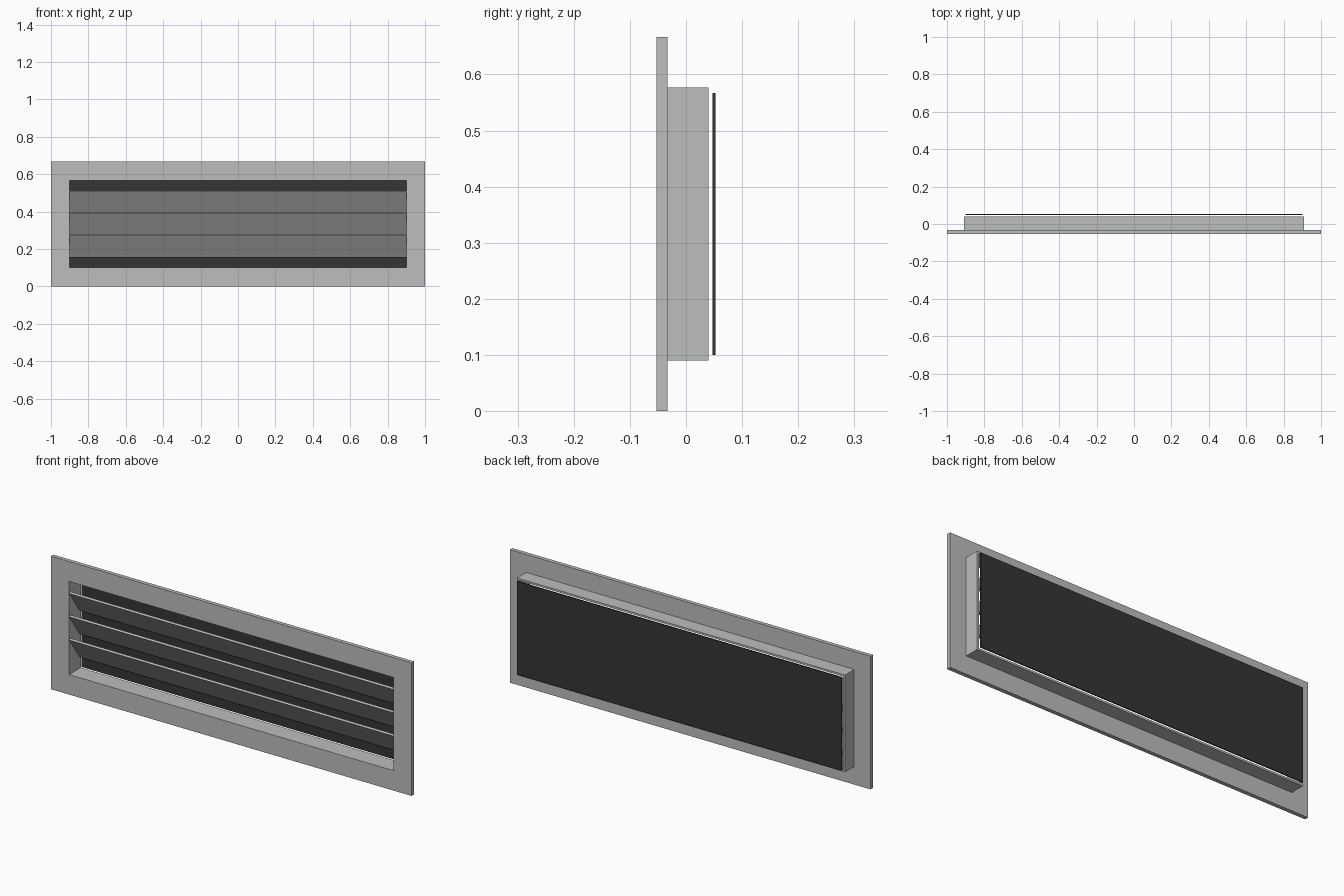
import bpy, bmesh, math
from mathutils import Matrix

if "Cube" in bpy.data.objects:
    bpy.data.objects.remove(bpy.data.objects["Cube"])

W, H = 1.0, 0.667            # half width and full height of the flange
OW, Z0, Z1 = 0.9, 0.1, 0.567  # opening half width, bottom, top
ZC = H / 2


def material(name, rgb):
    m = bpy.data.materials.new(name)
    m.diffuse_color = (*rgb, 1)
    m.use_nodes = True
    m.node_tree.nodes["Principled BSDF"].inputs["Base Color"].default_value = m.diffuse_color
    return m


metal = material("light grey metal", (0.50, 0.52, 0.515))
dark = material("dark backing", (0.036, 0.036, 0.037))


def finish(name, bm, mat):
    bmesh.ops.recalc_face_normals(bm, faces=bm.faces)
    me = bpy.data.meshes.new(name)
    bm.to_mesh(me)
    bm.free()
    me.materials.append(mat)
    ob = bpy.data.objects.new(name, me)
    bpy.context.collection.objects.link(ob)
    return ob


def box(name, size, loc, mat, tilt=0.0):
    bm = bmesh.new()
    bmesh.ops.create_cube(bm, size=1, matrix=Matrix.Translation(loc)
                          @ Matrix.Rotation(tilt, 4, 'X')
                          @ Matrix.Diagonal((*size, 1)))
    return finish(name, bm, mat)


def ring(name, outer, inner, y0, y1, mat):
    """Rectangular ring; outer and inner are (half width, half height)."""
    bm = bmesh.new()
    loops = []
    for (w, h), y in ((outer, y0), (outer, y1), (inner, y1), (inner, y0)):
        loops.append([bm.verts.new((sx * w, y, ZC + sz * h))
                      for sx, sz in ((-1, -1), (1, -1), (1, 1), (-1, 1))])
    for k in range(4):
        a, b = loops[k], loops[(k + 1) % 4]
        for i in range(4):
            j = (i + 1) % 4
            bm.faces.new((a[i], a[j], b[j], b[i]))
    return finish(name, bm, mat)


OH = (Z1 - Z0) / 2
# front flange and the collar behind it
ring("front_flange", (W, ZC), (OW, OH), -0.053, -0.033, metal)
ring("duct_collar", (OW + 0.01, OH + 0.01), (OW, OH), -0.033, 0.04, metal)

# tilted louver slats, front edge high and back edge low
pitch = (Z1 - Z0) / 4
for k in range(1, 4):
    box(f"louver_slat_{k}", (2 * OW, 0.143, 0.01),
        (0, -0.006, Z0 + pitch * k), metal, -math.radians(55))

# dark backing sheet
box("backing_sheet", (2 * OW, 0.006, Z1 - Z0), (0, 0.05, ZC), dark)
